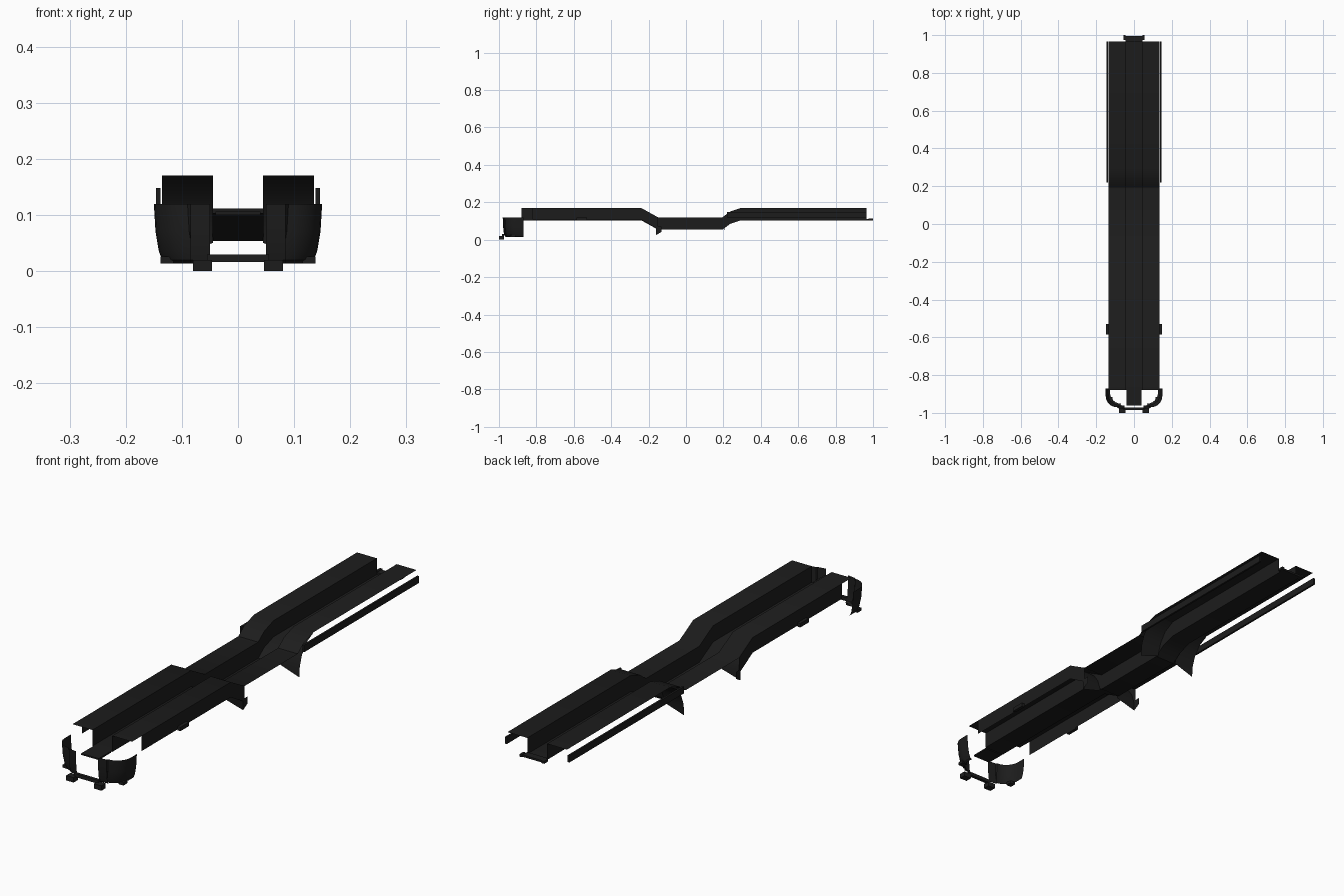
import bpy, math

if "Cube" in bpy.data.objects:
    bpy.data.objects.remove(bpy.data.objects["Cube"])

mat = bpy.data.materials.new("chassis_black")
mat.diffuse_color = (0.012, 0.012, 0.012, 1)
mat.use_nodes = True
mat.node_tree.nodes["Principled BSDF"].inputs["Base Color"].default_value = mat.diffuse_color


def make(name, verts, faces, angle=30):
    me = bpy.data.meshes.new(name)
    me.from_pydata(verts, [], faces)
    me.update()
    ob = bpy.data.objects.new(name, me)
    bpy.context.collection.objects.link(ob)
    me.materials.append(mat)
    bpy.ops.object.select_all(action='DESELECT')
    ob.select_set(True)
    bpy.context.view_layer.objects.active = ob
    bpy.ops.object.shade_smooth_by_angle(angle=math.radians(angle))
    return ob


def loft(name, rows):
    """Sheet through equally long rows of points."""
    n = len(rows[0])
    faces = [(r * n + i, r * n + i + 1, (r + 1) * n + i + 1, (r + 1) * n + i)
             for r in range(len(rows) - 1) for i in range(n - 1)]
    return make(name, [p for row in rows for p in row], faces)


def box(name, x0, x1, y0, y1, z0, z1):
    v = [(x, y, z) for x in (x0, x1) for y in (y0, y1) for z in (z0, z1)]
    f = [(0, 1, 3, 2), (4, 6, 7, 5), (0, 4, 5, 1), (2, 3, 7, 6), (0, 2, 6, 4), (1, 5, 7, 3)]
    return make(name, v, f)


def mirror(ob):
    m = ob.modifiers.new("mirror", 'MIRROR')
    m.use_axis[0] = True
    m.use_clip = False
    m.use_mirror_merge = False
    return ob


# Main deck: flat wings with a sunken centre channel, stepped down mid-length
path = [(-.88, .17), (-.24, .17), (-.15, .12), (.195, .12), (.235, .15), (.295, .17), (.965, .17)]
section = [(-.135, 0), (-.045, 0), (-.045, -.066), (.045, -.066), (.045, 0), (.135, 0)]
loft("deck", [[(x, y, z + dz) for x, dz in section] for y, z in path])

# Channel floor extensions at nose and tail
box("nose_tongue", -.04, .04, -.96, -.88, .1, .106)
box("tail_tongue", -.045, .045, .965, .995, .104, .112)
mirror(box("tail_bracket", .045, .056, .975, 1.0, .104, .114))

# Side walls of the front deck
mirror(loft("front_side_wall", [[(.135, y, t), (.135, y, b)] for y, t, b in
       [(-.82, .17, .108), (-.24, .17, .108), (-.15, .12, .055)]]))

# Wheel arch panels at both ends of the low floor
def arch(name, prof):
    mirror(loft(name, [[(.045, y, z if z > .05 else .05), (.135, y, z)] for y, z in prof]))


arch("front_arch", [(-.24, .168), (-.2, .14), (-.175, .105), (-.162, .065), (-.16, .025)])
arch("rear_arch", [(.295, .168), (.25, .145), (.222, .105), (.208, .065), (.205, .02)])
mirror(loft("front_arch_gusset", [[(.135, -.16, .025), (.135, -.16, .07)],
                                  [(.135, -.13, .042), (.135, -.13, .07)]]))

# Side rails beside the rear deck
mirror(box("side_rail", .138, .146, .22, .965, .12, .148))

# Small steps beside the front deck
mirror(box("side_step", .135, .148, -.585, -.53, .104, .12))

# Nose corner shells wrapping round the front
def outline(w, f):
    r = .06
    pts = [(.05, f), (.085, f + .005)]
    for i in range(7):
        a = math.pi / 2 * i / 6
        pts.append((w - r + r * math.sin(a), f + .01 + r * (1 - math.cos(a))))
    return pts + [(w, -.87)]


levels = [(.12, .15, -.98), (.07, .147, -.978), (.035, .141, -.974), (.02, .135, -.97), (.014, .127, -.962)]
mirror(loft("nose_corner", [[(x, y, z) for x, y in outline(w, f)] for z, w, f in levels]))

# Low bar, tow feet and brackets under the nose
box("nose_bar", -.055, .055, -.985, -.972, .016, .03)
mirror(box("tow_foot", .046, .08, -1.0, -.972, 0, .02))
mirror(box("nose_bracket", .115, .138, -.94, -.915, .014, .026))
